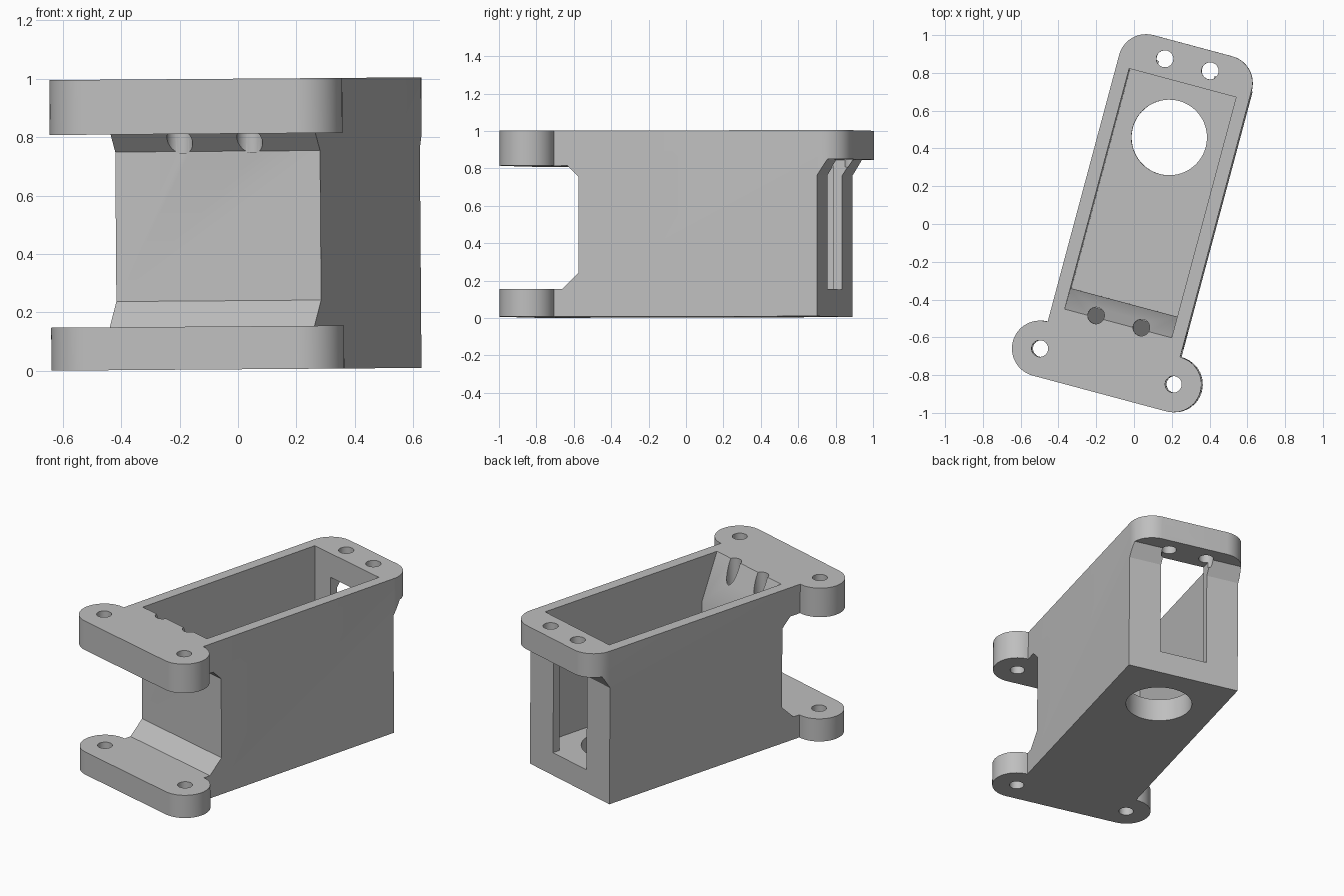
import bpy, bmesh, math
from mathutils import Matrix, Vector

cube = bpy.data.objects.get("Cube")
if cube:
    bpy.data.objects.remove(cube, do_unlink=True)

HALF = 0.363            # half width of the housing
EAR_X, EAR_Y, EAR_R = 0.366, -0.764, 0.148
CORNER = 0.147          # rounding of the rear flange


def prism(name, points, direction):
    """Closed polygon extruded along a direction."""
    bm = bmesh.new()
    face = bm.faces.new([bm.verts.new(p) for p in points])
    new = bmesh.ops.extrude_face_region(bm, geom=[face])["geom"]
    moved = [v for v in new if isinstance(v, bmesh.types.BMVert)]
    bmesh.ops.translate(bm, verts=moved, vec=Vector(direction))
    bmesh.ops.recalc_face_normals(bm, faces=bm.faces)
    mesh = bpy.data.meshes.new(name)
    bm.to_mesh(mesh)
    bm.free()
    obj = bpy.data.objects.new(name, mesh)
    bpy.context.collection.objects.link(obj)
    return obj


def side_prism(name, profile, half):
    """Side profile (length, height) extruded across the width."""
    return prism(name, [(-half, y, z) for y, z in profile], (2 * half, 0, 0))


def arc(cx, cy, r, start, end, n):
    angles = [math.radians(start + (end - start) * i / n) for i in range(n + 1)]
    return [(cx + r * math.cos(a), cy + r * math.sin(a)) for a in angles]


def drill(name, x, y, r, z0, z1, n=32):
    ring = arc(x, y, r, 0, 360, n)[:-1]
    return prism(name, [(px, py, z0) for px, py in ring], (0, 0, z1 - z0))


# Full outline: two round ears in front, rounded corners at the rear
top_angle = math.degrees(math.acos((HALF - EAR_X) / EAR_R))
half_outline = arc(EAR_X, EAR_Y, EAR_R, -90, top_angle, 28)
half_outline += arc(HALF - CORNER, 0.994 - CORNER, CORNER, 0, 90, 14)
outline = half_outline + [(-x, y) for x, y in reversed(half_outline)]
housing = prism("housing", [(x, y, 0) for x, y in outline], (0, 0, 0.995))

# Gap between the front flanges, and the step below the rear flange
cutters = [
    side_prism("front_gap", [(-1.2, 0.147), (-0.571, 0.147), (-0.481, 0.235),
                             (-0.481, 0.747), (-0.541, 0.807), (-1.2, 0.807)], 0.8),
    side_prism("rear_step", [(0.84, -0.1), (0.84, 0.755), (0.895, 0.84),
                             (1.2, 0.84), (1.2, -0.1)], 0.8),
    # Open pocket with a sloped front wall, and the rear window
    side_prism("pocket", [(-0.414, 0.147), (0.79, 0.147), (0.79, 1.1),
                          (-0.569, 1.1), (-0.414, 0.7)], 0.293),
    side_prism("rear_window", [(0.7, 0.147), (1.1, 0.147), (1.1, 0.84), (0.7, 0.84)], 0.153),
    drill("floor_hole", 0, 0.491, 0.2, -0.1, 0.3, 64),
]
# Screw holes
for s in (-1, 1):
    cutters.append(drill("ear_hole", s * EAR_X, EAR_Y, 0.044, -0.1, 1.1))
    cutters.append(drill("rear_hole", s * 0.124, 0.889, 0.045, 0.8, 1.1))
    cutters.append(drill("front_hole", s * 0.124, -0.518, 0.044, 0.742, 1.1))

for c in cutters:
    c.hide_render = True
    mod = housing.modifiers.new(c.name, "BOOLEAN")
    mod.operation, mod.solver, mod.object = "DIFFERENCE", "EXACT", c

# Apply the cuts and drop the cutters
bpy.context.view_layer.update()
deps = bpy.context.evaluated_depsgraph_get()
result = bpy.data.meshes.new_from_object(housing.evaluated_get(deps))
housing.modifiers.clear()
housing.data = result
for c in cutters:
    bpy.data.objects.remove(c, do_unlink=True)

# Turn the housing in plan with a very slight tilt
result.transform(Matrix.Translation((0, 0, 0.005)) @ Matrix.Rotation(-0.0075, 4, "Y")
                 @ Matrix.Rotation(math.radians(-15), 4, "Z")
                 @ Matrix.Translation((0.0625, 0, 0)))

# Single grey material
grey = bpy.data.materials.new("light_grey")
grey.use_nodes = True
color = (0.52, 0.52, 0.52, 1)
grey.diffuse_color = color
grey.node_tree.nodes["Principled BSDF"].inputs["Base Color"].default_value = color
result.materials.clear()
result.materials.append(grey)

bpy.ops.object.select_all(action="DESELECT")
housing.select_set(True)
bpy.context.view_layer.objects.active = housing
bpy.ops.object.shade_smooth_by_angle(angle=math.radians(30))
